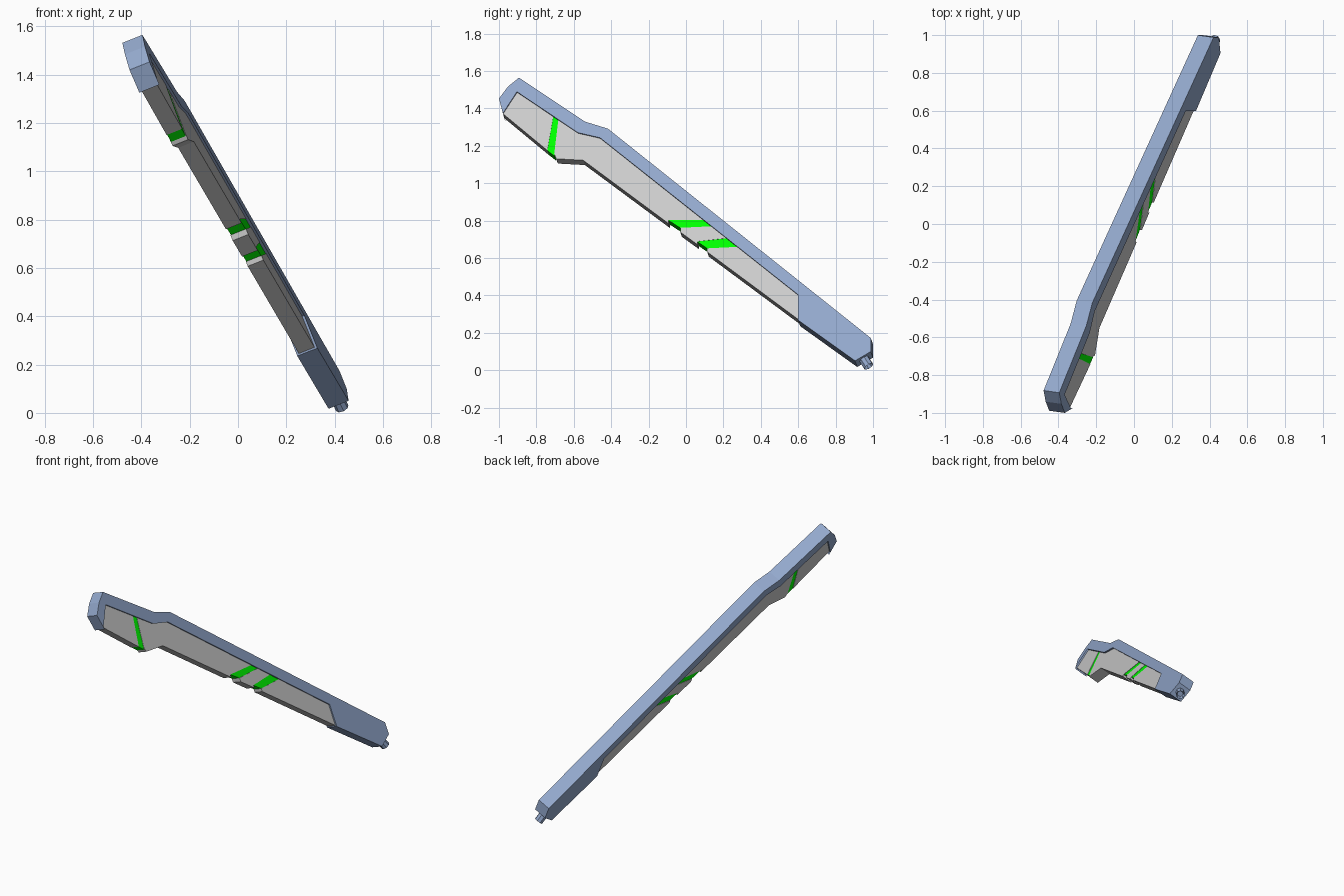
import bpy, bmesh
from mathutils import Vector

if "Cube" in bpy.data.objects:
    bpy.data.objects.remove(bpy.data.objects["Cube"])

# The whole model is a flat plate lying in a tilted plane with this normal.
N = Vector((0.921, -0.129, 0.366)).normalized()


def on_plane(y, z):
    """Point of the plate's front face, from side-view y and z."""
    return Vector((0.351 - (N.y * y + N.z * z) / N.x, y, z))


def material(name, rgb):
    m = bpy.data.materials.new(name)
    m.diffuse_color = (*rgb, 1)
    m.use_nodes = True
    m.node_tree.nodes["Principled BSDF"].inputs["Base Color"].default_value = m.diffuse_color
    return m


BLUE = material("blue_shell", (0.29, 0.39, 0.60))
GREEN = material("green_glow", (0.0, 1.0, 0.0))


def finish(bm, name, mat):
    bmesh.ops.recalc_face_normals(bm, faces=bm.faces)
    me = bpy.data.meshes.new(name)
    bm.to_mesh(me)
    bm.free()
    ob = bpy.data.objects.new(name, me)
    bpy.context.collection.objects.link(ob)
    if mat:
        me.materials.append(mat)
    return ob


def plate(name, profile, inset, mat=None, thick=0.09):
    """Extrude a side-view profile through the plate, inset on both faces."""
    bm = bmesh.new()
    verts = [bm.verts.new(on_plane(y, z) - N * inset) for y, z in profile]
    face = bm.faces.new(verts)
    ext = bmesh.ops.extrude_face_region(bm, geom=[face], use_keep_orig=True)
    moved = [g for g in ext["geom"] if isinstance(g, bmesh.types.BMVert)]
    bmesh.ops.translate(bm, verts=moved, vec=-N * (thick - 2 * inset))
    return finish(bm, name, mat)


# Blue shell: spine, hooked tip and grip in one outline
END_A, END_B = (0.904, 0.050), (0.988, 0.100)
plate("shell", [
    (-1.0, 1.452), (-0.952, 1.516), (-0.893, 1.564), (-0.54, 1.329),
    (-0.417, 1.291), (0.988, 0.172), END_B, END_A, (0.599, 0.268),
    (0.599, 0.404), (-0.46, 1.243), (-0.578, 1.270), (-0.904, 1.489),
    (-0.979, 1.374), (-0.975, 1.358)], 0, BLUE)

# Grey blade pieces between the green strips
blades = [
    [(-0.904, 1.489), (-0.979, 1.374), (-0.743, 1.179), (-0.711, 1.359)],
    [(-0.684, 1.341), (-0.578, 1.270), (-0.46, 1.243), (0.091, 0.806),
     (-0.096, 0.806), (-0.096, 0.789), (-0.551, 1.126), (-0.695, 1.134),
     (-0.706, 1.160)],
    [(0.134, 0.773), (0.214, 0.709), (0.059, 0.692), (0.059, 0.676),
     (-0.032, 0.742), (-0.032, 0.765)],
    [(0.273, 0.663), (0.599, 0.404), (0.599, 0.275), (0.112, 0.636),
     (0.112, 0.655)],
]
for i, p in enumerate(blades):
    plate(f"blade_section_{i + 1}", p, 0.01)

# Green strips, slightly recessed
strips = [
    [(-0.711, 1.359), (-0.684, 1.341), (-0.706, 1.150), (-0.743, 1.179)],
    [(-0.096, 0.806), (0.091, 0.806), (0.134, 0.773), (-0.032, 0.765)],
    [(0.059, 0.692), (0.214, 0.709), (0.273, 0.663), (0.112, 0.655)],
]
for i, p in enumerate(strips):
    plate(f"green_strip_{i + 1}", p, 0.012, GREEN)

# Eight-sided nub with a small socket on the grip's end
a, b = on_plane(*END_A), on_plane(*END_B)
axis = (b - a).cross(N).normalized()
base = (a + b) / 2 - N * 0.045
bm = bmesh.new()
bmesh.ops.create_cone(bm, cap_ends=True, segments=8, radius1=0.028,
                      radius2=0.028, depth=0.07)
cap = max(bm.faces, key=lambda f: f.calc_center_median().z)
bmesh.ops.inset_individual(bm, faces=[cap], thickness=0.009)
bmesh.ops.translate(bm, verts=cap.verts, vec=(0, 0, -0.02))
bm.transform(axis.to_track_quat("Z", "Y").to_matrix().to_4x4())
bmesh.ops.translate(bm, verts=bm.verts, vec=base + axis * 0.015)
finish(bm, "end_nub", BLUE)
